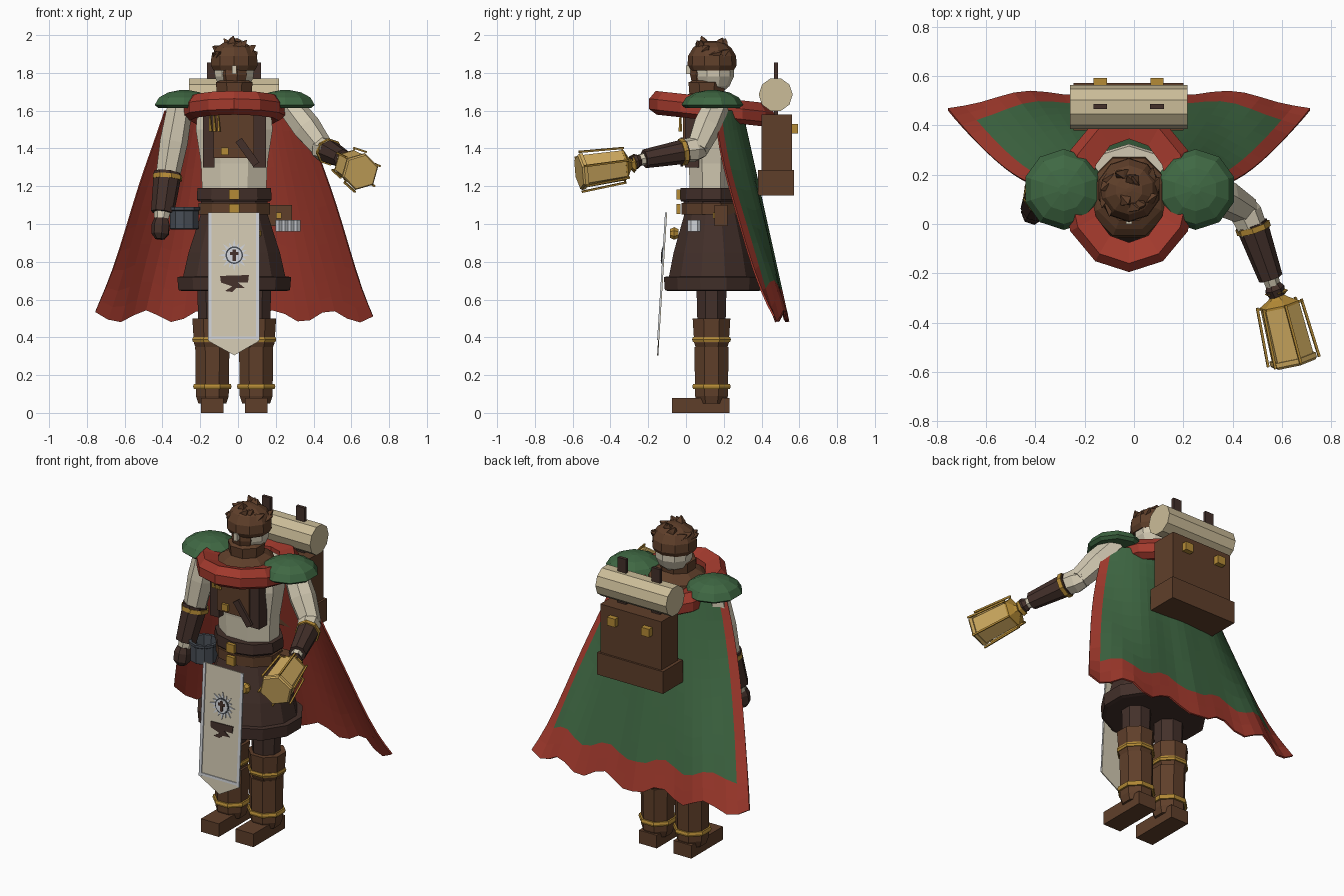
import bpy, bmesh, math, random
from mathutils import Vector, Matrix

if "Cube" in bpy.data.objects:
    bpy.data.objects.remove(bpy.data.objects["Cube"])

random.seed(4)
CX, CY = -0.02, 0.135          # body axis


def paint(name, hexa):
    c = [int(hexa[i:i + 2], 16) / 255 for i in (0, 2, 4)]
    m = bpy.data.materials.new(name)
    m.diffuse_color = [((v + 0.055) / 1.055) ** 2.4 if v > 0.04 else v / 12.92 for v in c] + [1]
    m.use_nodes = True
    m.node_tree.nodes["Principled BSDF"].inputs["Base Color"].default_value = m.diffuse_color
    return m


BROWN, DARK = paint("brown leather", "5F3F2A"), paint("dark leather", "43302A")
RED, GREEN = paint("red cloth", "A33A2D"), paint("green cloth", "3F6843")
CREAM, SHIRT = paint("cream canvas", "CBBC98"), paint("pale linen", "D2C9B2")
GOLD, GLASS = paint("gold", "B58B36"), paint("amber glass", "D0AB60")
SLATE, SILVER = paint("slate metal", "484E56"), paint("silver", "D0D3D8")


def finish(name, bm, *mats):
    bmesh.ops.recalc_face_normals(bm, faces=bm.faces)
    me = bpy.data.meshes.new(name)
    bm.to_mesh(me)
    bm.free()
    for m in mats:
        me.materials.append(m)
    ob = bpy.data.objects.new(name, me)
    bpy.context.collection.objects.link(ob)
    return ob


def spin(name, mat, p0, p1, prof, n=8, sy=1.0, phase=0.5):
    """Faceted solid along p0-p1; prof is (fraction, radius)."""
    p0, p1 = Vector(p0), Vector(p1)
    d = p1 - p0
    rot = Vector((0, 0, 1)).rotation_difference(d.normalized()).to_matrix()
    bm = bmesh.new()
    rings = []
    for t, r in prof:
        ring = []
        for i in range(n):
            a = 2 * math.pi * (i + phase) / n
            ring.append(bm.verts.new(p0 + d * t + rot @ Vector((r * math.cos(a), r * sy * math.sin(a), 0))))
        rings.append(ring)
    for a, b in zip(rings, rings[1:]):
        for i in range(n):
            bm.faces.new((a[i], a[(i + 1) % n], b[(i + 1) % n], b[i]))
    bm.faces.new(rings[0][::-1])
    bm.faces.new(rings[-1])
    return finish(name, bm, mat)


def upright(name, mat, x, y, rings, n=8, sy=1.0, phase=0.5):
    """Vertical spin; rings is (height, radius)."""
    return spin(name, mat, (x, y, 0), (x, y, 1), rings, n, sy, phase)


def box(name, mat, lo, hi, rot=None):
    lo, hi = Vector(lo), Vector(hi)
    bm = bmesh.new()
    bmesh.ops.create_cube(bm, size=1)
    bm.transform(Matrix.Translation((lo + hi) / 2) @ (rot or Matrix()) @ Matrix.Diagonal((*(hi - lo), 1)))
    return finish(name, bm, mat)


def band(name, mat, c, r, h, n=8, sy=1.0):
    return upright(name, mat, c[0], c[1], [(c[2] - h / 2, r * .96), (c[2], r), (c[2] + h / 2, r * .96)], n, sy)


def cloth_plate(name, mat, pts, off=0.0, t=0.006):
    """Flat shape on the slanted front tabard; pts are (x, z)."""
    bm = bmesh.new()
    f = bm.faces.new([bm.verts.new((x, -0.1 - (1.06 - z) * 0.062 - off, z)) for x, z in pts])
    ext = bmesh.ops.extrude_face_region(bm, geom=[f])
    bmesh.ops.translate(bm, vec=(0, -t, 0), verts=[v for v in ext["geom"] if isinstance(v, bmesh.types.BMVert)])
    return finish(name, bm, mat)


# Legs and boots
for side, s in (("left", -1), ("right", 1)):
    x = CX + s * 0.116
    foot = CX + s * 0.117
    box(side + "_foot", BROWN, (foot - .06, -.075, 0), (foot + .06, .23, .08))
    upright(side + "_boot_shaft", BROWN, x, CY, [(.05, .08), (.09, .094), (.35, .098)])
    upright(side + "_boot_cuff", BROWN, x + s * .006, CY, [(.34, .087), (.37, .099), (.5, .108)])
    upright(side + "_thigh", DARK, x, CY, [(.45, .08), (.8, .09)])
    band(side + "_boot_band", GOLD, (x, CY, .14), .11, .026)
    band(side + "_knee_band", GOLD, (x + s * .004, CY, .388), .111, .026)

# Skirt, hem, belts
upright("skirt", DARK, CX, .145, [(.68, .29), (.85, .25), (1.0, .2), (1.06, .18)], 12, .87)
upright("skirt_hem", DARK, CX, .145, [(.645, .285), (.65, .306), (.72, .312), (.722, .28)], 12, .87)
upright("lower_belt", BROWN, CX, CY, [(1.05, .2), (1.11, .2)], 10, .8)
upright("waist", DARK, CX, CY, [(1.1, .185), (1.13, .185)], 10, .8)
upright("upper_belt", DARK, CX, CY, [(1.12, .2), (1.13, .208), (1.19, .205)], 10, .8)
for z in (1.08, 1.157):
    box("belt_buckle", GOLD, (CX - .027, -.05, z - .026), (CX + .027, -.028, z + .026))

# Torso, vest
upright("shirt", SHIRT, CX, CY, [(1.14, .18), (1.2, .185), (1.32, .19), (1.5, .22), (1.6, .21), (1.64, .15)], 8, .68)
box("vest_panel", BROWN, (-.13, -.015, 1.35), (.085, .06, 1.63))
for x0, x1 in ((-.185, -.125), (.08, .147)):
    box("vest_edge", DARK, (x0, -.005, 1.3), (x1, .07, 1.63))
box("chest_strap", DARK, (-.03, -.03, 1.36), (.13, -.015, 1.4), Matrix.Rotation(.95, 4, 'Y'))
box("vest_buckle", GOLD, (-.09, -.03, 1.365), (-.05, -.012, 1.405))
for i in range(3):
    spin("tassel", GOLD, (-.15 + i * .022, -.03, 1.58), (-.145 + i * .022, -.03, 1.49), [(0, .005), (1, .01)], 5)

# Tilted red shoulder collar
bm = bmesh.new()
N = 12
loops = []
for i in range(N):
    a = 2 * math.pi * i / N - math.pi / 2
    loop = []
    for dr, dz in ((0, -.045), (0, .01), (-.035, .055), (-.12, .035), (-.12, -.045), (-.04, -.07)):
        y = CY + (.33 + dr) * math.sin(a)
        loop.append(bm.verts.new((CX + (.275 + dr) * math.cos(a), y, 1.617 + dz - (y - CY) * .11)))
    loops.append(loop)
for i in range(N):
    a, b = loops[i], loops[(i + 1) % N]
    for k in range(6):
        bm.faces.new((a[k], a[(k + 1) % 6], b[(k + 1) % 6], b[k]))
finish("red_collar", bm, RED)

# Shoulder pads
for x in (-.285, .25):
    upright("shoulder_pad", GREEN, x, .14, [(1.615, .145), (1.63, .164), (1.67, .14), (1.697, .088), (1.71, .02)], 10)

# Cape: green outside, red border and red lining
us = [-1] + [-.91 + 1.82 * i / 20 for i in range(21)] + [1]
vs = [.85 * i / 9 for i in range(10)] + [.93, 1]
bm = bmesh.new()
grid = []
for v in vs:
    row = []
    for u in us:
        x = CX + u * (.37 + .365 * v)
        w = abs(u) ** (2.4 + 1.6 * v * v)
        y = (.30 + .235 * v) * (1 - w) + (.16 + .31 * v ** 1.5) * w + .012 * v * math.cos(11 * u)
        low = .514 + .032 * math.cos(21 * (abs(x) - .49))
        row.append(bm.verts.new((x, y, 1.6 + (low - 1.6) * v)))
    grid.append(row)
for j in range(len(vs) - 1):
    for i in range(len(us) - 1):
        f = bm.faces.new((grid[j][i], grid[j][i + 1], grid[j + 1][i + 1], grid[j + 1][i]))
        f.material_index = 1 if i in (0, len(us) - 2) or vs[j] > .84 else 0
cape = finish("cape", bm, GREEN, RED, RED)
if cape.data.polygons[100].normal.y < 0:
    cape.data.flip_normals()
mod = cape.modifiers.new("lining", 'SOLIDIFY')
mod.thickness, mod.offset, mod.material_offset, mod.material_offset_rim = .01, -1, 1, 1

# Backpack and bedroll
box("pack_body", BROWN, (-.225, .4, 1.27), (.187, .56, 1.58))
box("pack_base", BROWN, (-.245, .38, 1.15), (.2, .572, 1.285))
spin("bedroll", CREAM, (-.26, .475, 1.685), (.217, .475, 1.685), [(0, .09), (1, .09)], 10)
for x in (-.137, .093):
    box("bedroll_strap", DARK, (x - .028, .467, 1.58), (x + .028, .487, 1.855))
    box("pack_buckle", GOLD, (x - .027, .555, 1.48), (x + .027, .592, 1.53))

# Neck scarf, head, beard, hair
upright("shirt_yoke", SHIRT, CX, .145, [(1.6, .19), (1.625, .18)], 10, .95)
upright("neck_scarf", BROWN, CX, .11, [(1.6, .18), (1.645, .17), (1.67, .14), (1.69, .1), (1.75, .105), (1.76, .08)], 8)
upright("head", SHIRT, CX, .145, [(1.7, .05), (1.73, .085), (1.78, .108), (1.84, .11), (1.9, .08)], 10)
upright("beard", BROWN, CX, .08, [(1.69, .03), (1.74, .06), (1.79, .075), (1.825, .07)], 7, .8)
box("nose", SHIRT, (CX - .012, 0, 1.795), (CX + .012, .03, 1.84))
upright("hair", BROWN, CX, .138, [(1.813, .115), (1.84, .13), (1.89, .127), (1.935, .1), (1.963, .055), (1.97, .01)], 10)
for i in range(13):
    a, e = i * 2.4, .35 + .8 * (i % 4) / 3
    d = Vector((math.cos(a) * math.cos(e), math.sin(a) * math.cos(e), math.sin(e)))
    base = Vector((CX, .138, 1.855)) + d * .095
    tip = base + d * .035 + Vector((-d.y, d.x, random.uniform(.1, .5))) * .055
    tip.z = min(tip.z, 1.995)
    spin("hair_tuft", BROWN, base, tip, [(0, .035), (.5, .024), (1, .003)], 4)

# Hanging arm
sh, el, wr = (-.31, .15, 1.62), (-.375, .12, 1.25), (-.4, .07, 1.06)
spin("left_sleeve", SHIRT, sh, el, [(0, .07), (.5, .077), (1, .066)], 7)
spin("left_bracer", DARK, (-.372, .12, 1.27), wr, [(0, .075), (1, .062)], 8)
spin("left_bracer_band", GOLD, (-.372, .12, 1.258), (-.374, .116, 1.235), [(0, .08), (1, .08)], 8)
spin("left_wrist", SHIRT, wr, (-.407, .055, 1.0), [(0, .045), (1, .035)], 7)
spin("left_glove", DARK, (-.405, .055, 1.03), (-.413, .04, .92), [(0, .038), (.3, .05), (.75, .048), (1, .025)], 7)

# Raised arm
spin("right_sleeve", SHIRT, (.27, .16, 1.63), (.455, .055, 1.39), [(0, .07), (.5, .078), (1, .06)], 7)
spin("right_elbow", SHIRT, (.43, .09, 1.4), (.485, -.03, 1.385), [(0, .05), (.4, .068), (1, .06)], 7)
spin("right_bracer", DARK, (.477, 0, 1.385), (.555, -.22, 1.345), [(0, .066), (1, .05)], 8)
spin("right_bracer_band", GOLD, (.48, -.005, 1.384), (.487, -.027, 1.38), [(0, .072), (1, .072)], 8)
spin("right_wrist", SHIRT, (.555, -.22, 1.345), (.565, -.255, 1.335), [(0, .034), (1, .03)], 7)
spin("right_glove", DARK, (.56, -.235, 1.34), (.58, -.29, 1.325), [(0, .025), (.5, .042), (1, .035)], 7)

# Lantern along the raised hand
A, B = Vector((.575, -.265, 1.32)), Vector((.65, -.567, 1.275))
spin("lantern_cap", GOLD, A, B, [(0, .03), (.04, .05), (.09, .03), (.13, .045), (.2, .085), (.23, .085)], 6)
spin("lantern_glass", GLASS, A, B, [(.2, .083), (.92, .09)], 6)
spin("lantern_base", GLASS, A, B, [(.91, .1), (.97, .1), (1, .092)], 6)
axis = (B - A).normalized()
turn = Vector((0, 0, 1)).rotation_difference(axis).to_matrix()
for i in range(6):
    a = 2 * math.pi * (i + .5) / 6
    o = turn @ Vector((math.cos(a), math.sin(a), 0))
    spin("lantern_bar", GOLD, A + axis * .06 + o * .095, B - axis * .008 + o * .11, [(0, .007), (1, .007)], 4)
    spin("lantern_spoke", GOLD, A + axis * .068 + o * .07, A + axis * .068 + o * .1, [(0, .006), (1, .006)], 4)

# Belt items: metal pot, pouch, scroll tubes, coin
upright("pot", SLATE, -.285, .08, [(.97, .072), (.975, .08), (1.07, .08), (1.075, .088), (1.09, .088), (1.09, .07), (1.0, .065)], 10)
box("belt_pouch", BROWN, (.14, .15, .99), (.285, .22, 1.1))
box("pouch_flap", GOLD, (.2, .142, 1.03), (.23, .152, 1.06))
for i in range(4):
    upright("scroll_tube", SILVER, .217 + i * .032, .043, [(.96, .02), (1.02, .02)], 6, 1.7)
spin("coin", GOLD, (.09, -.085, .95), (.09, -.04, .95), [(0, .025), (.5, .036), (1, .025)], 8)

# Front tabard with trim and sun emblem
cloth_plate("tabard", SHIRT, [(-.157, 1.06), (.112, 1.06), (.112, .38), (CX, .305), (-.157, .38)])
for x in (-.159, .096):
    cloth_plate("tabard_side_trim", SILVER, [(x, 1.06), (x + .018, 1.06), (x + .018, .385), (x, .385)], .004, .007)
cloth_plate("tabard_bottom_trim", SILVER, [(-.142, .405), (.098, .405), (.098, .39), (-.142, .39)], .004, .007)
star, disc = [], []
for i in range(32):
    a = 2 * math.pi * i / 32
    r = (.083 if i % 4 == 0 else .07) if i % 2 == 0 else .046
    star.append((CX + r * math.sin(a), .835 + r * math.cos(a)))
    disc.append((CX + .046 * math.sin(a), .835 + .046 * math.cos(a)))
cloth_plate("sun_rays", SILVER, star, .005, .006)
cloth_plate("sun_ring", SLATE, disc, .01, .004)
cloth_plate("sun_face", SILVER, [(CX + (x - CX) * .84, .835 + (z - .835) * .84) for x, z in disc], .012, .004)
cloth_plate("sun_mark_post", DARK, [(CX - .009, .865), (CX + .009, .865), (CX + .009, .803), (CX - .009, .803)], .014, .004)
cloth_plate("sun_mark_bar", DARK, [(CX - .023, .852), (CX + .023, .852), (CX + .023, .836), (CX - .023, .836)], .0145, .004)
cloth_plate("torn_ribbon", DARK, [(-.095, .725), (.058, .73), (.053, .69), (.0, .69), (.035, .662), (-.01, .66),
                                  (-.03, .64), (-.07, .645), (-.03, .67), (-.09, .69)], .005)
